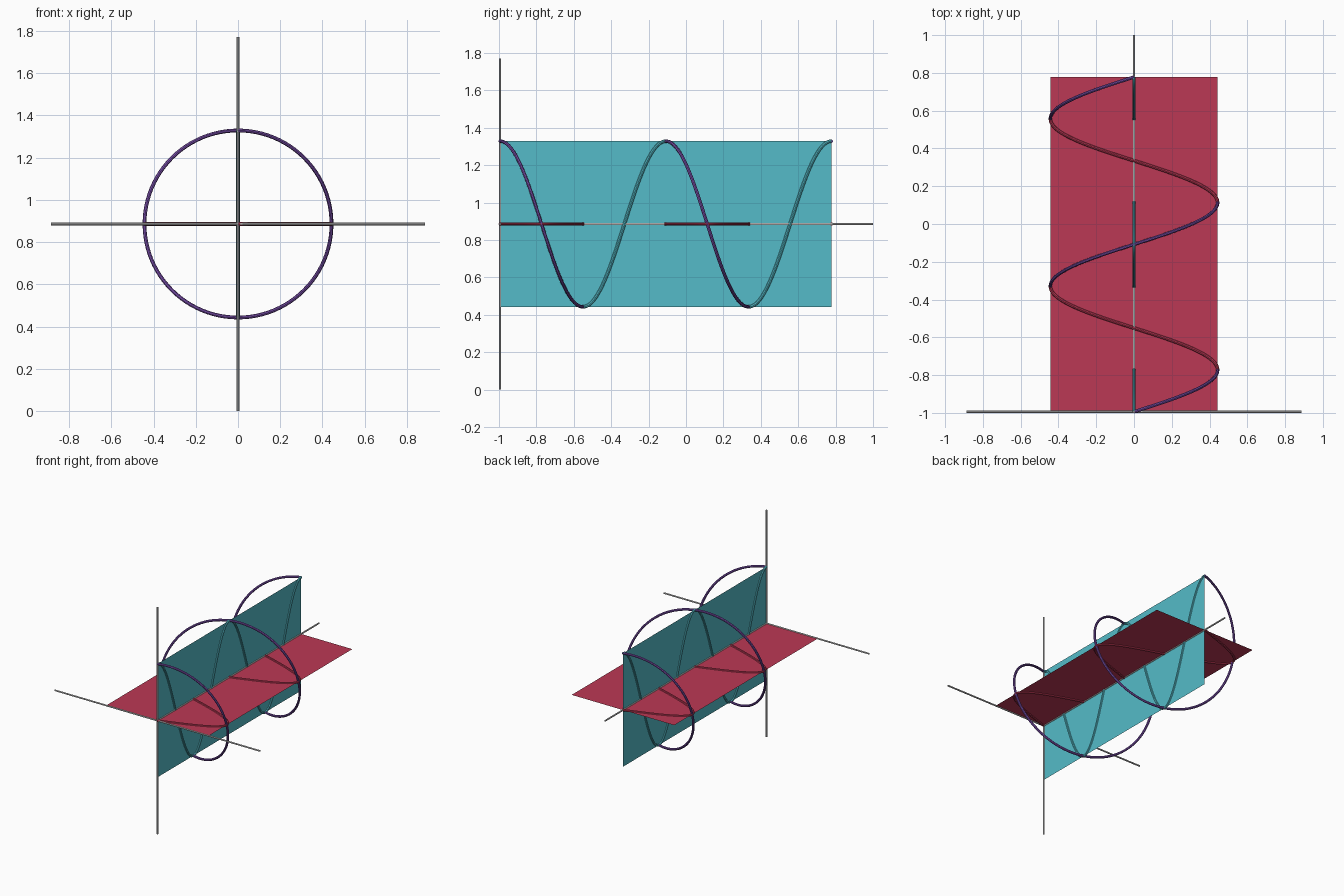
import bpy
from math import sin, cos, pi

if "Cube" in bpy.data.objects:
    bpy.data.objects.remove(bpy.data.objects["Cube"])

U = 0.886            # axis half length = one wavelength
Y0, ZC = -0.994, U   # wave origin
R = U / 2            # wave amplitude
TURNS = 2
LENGTH = TURNS * U


def material(name, rgb):
    m = bpy.data.materials.new(name)
    m.diffuse_color = (*rgb, 1)
    m.use_nodes = True
    m.node_tree.nodes["Principled BSDF"].inputs["Base Color"].default_value = m.diffuse_color
    return m


RED = material("red", (0.50, 0.04, 0.09))
TEAL = material("teal", (0.09, 0.50, 0.58))
PURPLE = material("purple", (0.20, 0.08, 0.42))


def tube(name, points, radius, mat=None):
    """Round tube along a list of points, turned into a mesh."""
    cu = bpy.data.curves.new(name, 'CURVE')
    cu.dimensions = '3D'
    cu.bevel_depth = radius
    cu.bevel_resolution = 2
    cu.use_fill_caps = True
    sp = cu.splines.new('POLY')
    sp.points.add(len(points) - 1)
    for p, co in zip(sp.points, points):
        p.co = (*co, 1)
    ob = bpy.data.objects.new(name, cu)
    bpy.context.collection.objects.link(ob)
    bpy.ops.object.select_all(action='DESELECT')
    bpy.context.view_layer.objects.active = ob
    ob.select_set(True)
    bpy.ops.object.convert(target='MESH')
    ob = bpy.context.object
    ob.name = name
    bpy.ops.object.shade_smooth_by_angle()
    if mat:
        ob.data.materials.append(mat)


def wave(name, ax, az, mat, steps=192):
    """Wave along y with amplitudes ax (sideways) and az (upright)."""
    pts = []
    for i in range(steps + 1):
        t = i / steps
        a = 2 * pi * TURNS * t
        pts.append((ax * sin(a), Y0 + LENGTH * t, ZC + az * cos(a)))
    tube(name, pts, 0.009, mat)


def sheet(name, dx, dz, mat):
    """Flat sheet spanning the wave length."""
    y1 = Y0 + LENGTH
    verts = [(-dx, Y0, ZC - dz), (dx, Y0, ZC + dz),
             (dx, y1, ZC + dz), (-dx, y1, ZC - dz)]
    me = bpy.data.meshes.new(name)
    me.from_pydata(verts, [], [(0, 1, 2, 3)])
    me.materials.append(mat)
    bpy.context.collection.objects.link(bpy.data.objects.new(name, me))


# Three grey axes
tube("side_axis", [(-U, Y0, ZC), (U, Y0, ZC)], 0.006)
tube("upright_axis", [(0, Y0, 0), (0, Y0, 2 * U)], 0.006)
tube("long_axis", [(0, Y0, ZC), (0, 1, ZC)], 0.006)

# Crossed planes
sheet("horizontal_plane", R, 0, RED)
sheet("vertical_plane", 0, R, TEAL)

# Plane waves and the helix they add up to
wave("horizontal_wave", R, 0, RED)
wave("vertical_wave", 0, R, TEAL)
wave("helix", R, R, PURPLE)
